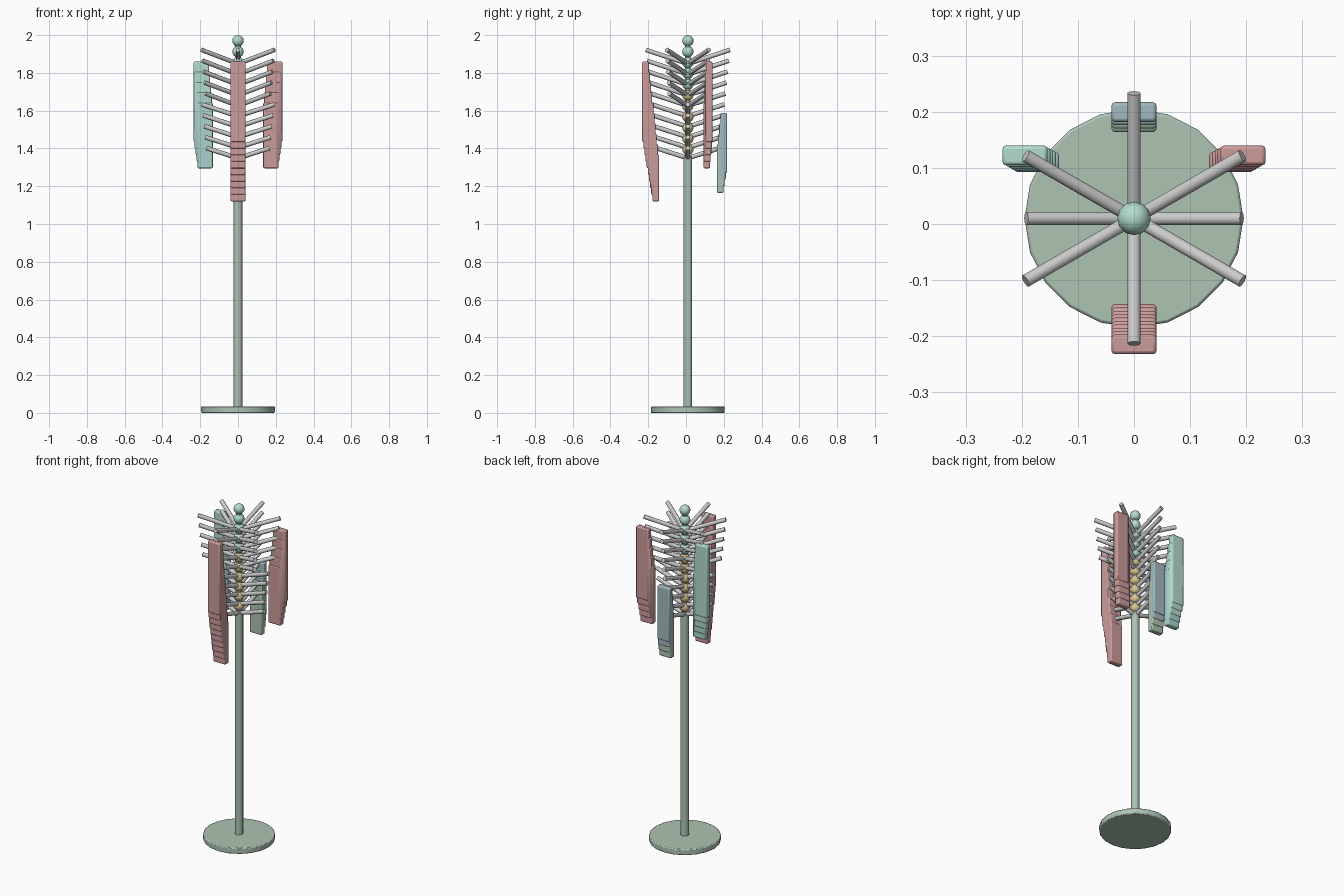
import bpy, bmesh, math
from mathutils import Vector, Matrix

if "Cube" in bpy.data.objects:
    bpy.data.objects.remove(bpy.data.objects["Cube"])

CY = 0.01          # the pole axis sits slightly behind the origin
TIERS = 10


def material(name, rgb):
    m = bpy.data.materials.new(name)
    m.diffuse_color = (*rgb, 1)
    m.use_nodes = True
    m.node_tree.nodes["Principled BSDF"].inputs["Base Color"].default_value = m.diffuse_color
    return m


GREEN = material("sage", (0.42, 0.55, 0.45))
MINT = material("mint", (0.45, 0.72, 0.62))
GOLD = material("gold", (0.70, 0.55, 0.28))
RED = material("dusty_red", (0.60, 0.33, 0.33))
TEAL = material("teal", (0.40, 0.65, 0.62))
BLUE = material("grey_blue", (0.36, 0.49, 0.52))


def finish(obj, name, mat=None, smooth=True, bevel=0, segments=2):
    obj.name = name
    if mat:
        obj.data.materials.append(mat)
    if bevel:
        b = obj.modifiers.new("bevel", 'BEVEL')
        b.width, b.segments, b.limit_method = bevel, segments, 'ANGLE'
    if smooth:
        bpy.ops.object.select_all(action='DESELECT')
        obj.select_set(True)
        bpy.context.view_layer.objects.active = obj
        bpy.ops.object.shade_smooth_by_angle(angle=math.radians(40))
    return obj


def from_bmesh(bm, name, mat=None, **kw):
    mesh = bpy.data.meshes.new(name)
    bm.to_mesh(mesh)
    bm.free()
    obj = bpy.data.objects.new(name, mesh)
    bpy.context.collection.objects.link(obj)
    return finish(obj, name, mat, **kw)


def rod(bm, a, b, r, sides):
    a, b = Vector(a), Vector(b)
    d = b - a
    mat = Matrix.Translation((a + b) / 2) @ d.to_track_quat('Z', 'Y').to_matrix().to_4x4()
    bmesh.ops.create_cone(bm, cap_ends=True, segments=sides, radius1=r, radius2=r,
                          depth=d.length, matrix=mat)


# round base and pole
bm = bmesh.new()
bmesh.ops.create_cone(bm, cap_ends=True, segments=20, radius1=0.195, radius2=0.195,
                      depth=0.035, matrix=Matrix.Translation((0, CY, 0.0175)))
from_bmesh(bm, "base_disc", GREEN, bevel=0.005)
bm = bmesh.new()
rod(bm, (0, CY, 0.03), (0, CY, 1.36), 0.023, 16)
rod(bm, (0, CY, 1.36), (0, CY, 1.96), 0.015, 16)
from_bmesh(bm, "pole", GREEN)

# stacked beads up the top of the pole
for i in range(11):
    bm = bmesh.new()
    bmesh.ops.create_uvsphere(bm, u_segments=12, v_segments=8, radius=0.03,
                              matrix=Matrix.Translation((0, CY, 1.97 - 0.0575 * i)))
    from_bmesh(bm, f"bead_{i + 1}", MINT if i < 5 else GOLD)

# tiers of upward-slanted pegs: six per upper tier, four per lower tier
for i in range(TIERS):
    reach = 0.223 - 0.0062 * i
    z0, z1 = 1.848 - 0.0555 * i, 1.922 - 0.0578 * i
    angles = range(30, 390, 60) if i < 5 else range(0, 360, 90)
    bm = bmesh.new()
    for deg in angles:
        c, s = math.cos(math.radians(deg)), math.sin(math.radians(deg))
        rod(bm, (0, CY, z0), (reach * c, CY + reach * s, z1), 0.012, 10)
    from_bmesh(bm, f"peg_tier_{i + 1}")


# hanging stacks: one slab per tier, stepping inward and down
def hanging_stack(name, deg, tiers, colours, shift=0.0, drop=0.0):
    c, s = math.cos(math.radians(deg)), math.sin(math.radians(deg))
    for i in tiers:
        r = 0.2245 - 0.006 * i + shift
        top, bottom = 1.86 - 0.0545 * i, 1.435 - 0.035 * i + drop
        bm = bmesh.new()
        mat = (Matrix.Translation((r * c, CY + r * s, (top + bottom) / 2))
               @ Matrix.Diagonal((0.08, 0.035, top - bottom, 1)))
        bmesh.ops.create_cube(bm, size=1, matrix=mat)
        colour = colours[0] if i - tiers[0] < len(tiers) / 2 else colours[1]
        from_bmesh(bm, f"{name}_{i + 1}", colour, bevel=0.006)


hanging_stack("front_slab", 270, range(10), (RED, RED))
hanging_stack("right_slab", 30, range(5), (RED, RED))
hanging_stack("left_slab", 150, range(5), (MINT, TEAL))
hanging_stack("back_slab", 90, range(5, 9), (BLUE, GREEN), -0.005, 0.01)
